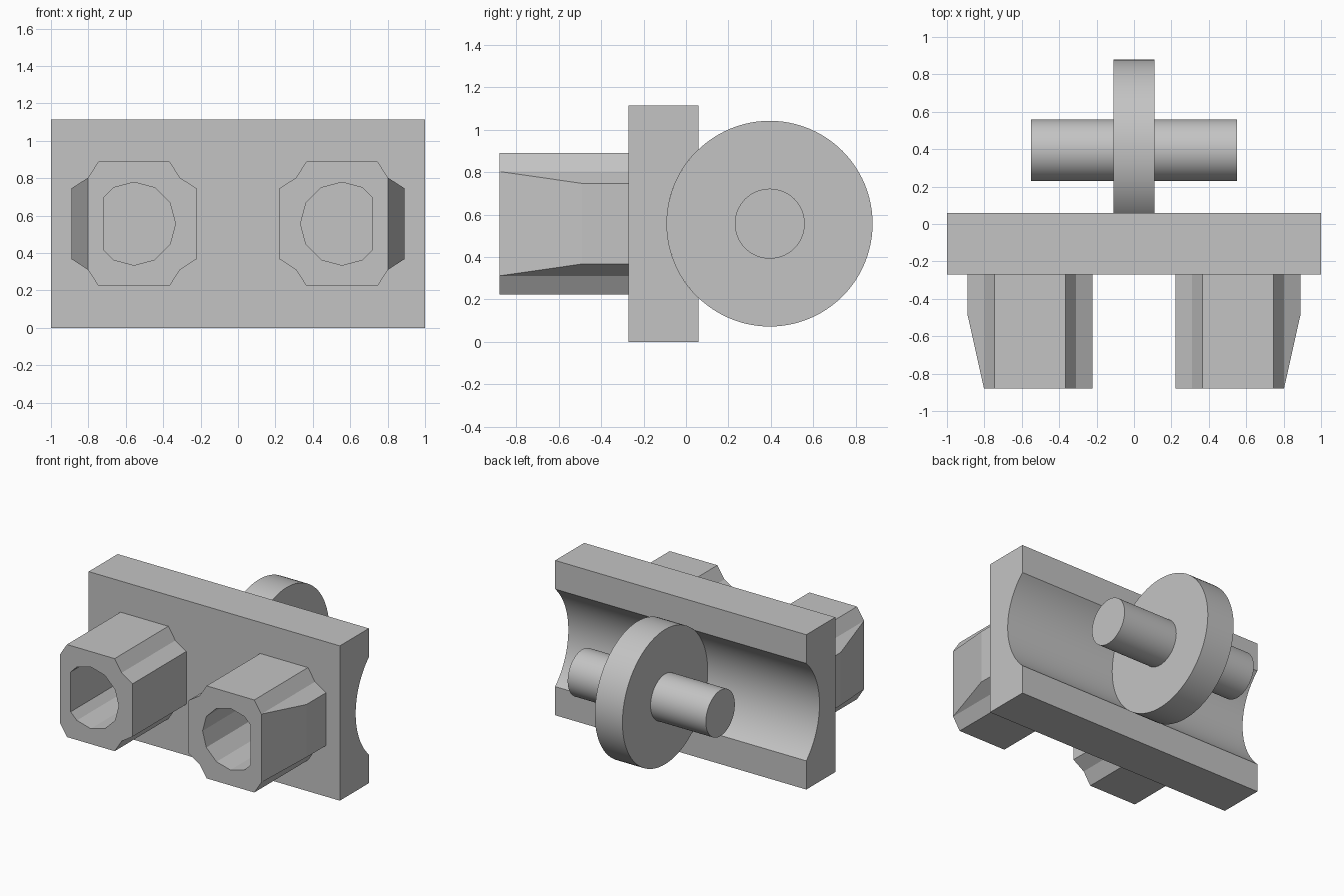
import bpy, bmesh, math
from mathutils import Vector

cube = bpy.data.objects.get("Cube")
if cube:
    bpy.data.objects.remove(cube, do_unlink=True)

grey = bpy.data.materials.new("light_grey")
grey.use_nodes = True
grey.diffuse_color = (0.55, 0.55, 0.55, 1)
grey.node_tree.nodes["Principled BSDF"].inputs["Base Color"].default_value = grey.diffuse_color

MID_Z = 0.557                 # height of the axle and socket centres
WHEEL_Y, WHEEL_R = 0.395, 0.485
BACK, FACE, TIP = 0.06, -0.27, -0.88
STUD_X = 0.556


def circle(cx, cy, r, n):
    return [(cx + r * math.cos(math.tau * i / n), cy + r * math.sin(math.tau * i / n))
            for i in range(n)]


def prism(name, points, axis, start, end, cut=None, smooth=False):
    """Extrude a 2D outline along x (points are y, z) or y (points are x, z)."""
    bm = bmesh.new()
    place = (lambda a, b: (start, a, b)) if axis == "x" else (lambda a, b: (a, start, b))
    face = bm.faces.new([bm.verts.new(place(a, b)) for a, b in points])
    new = bmesh.ops.extrude_face_region(bm, geom=[face])["geom"]
    shift = Vector((end - start, 0, 0) if axis == "x" else (0, end - start, 0))
    bmesh.ops.translate(bm, vec=shift, verts=[g for g in new if isinstance(g, bmesh.types.BMVert)])
    if cut:
        geom = bm.verts[:] + bm.edges[:] + bm.faces[:]
        bmesh.ops.bisect_plane(bm, geom=geom, dist=1e-4, plane_co=cut[0],
                               plane_no=cut[1], clear_outer=True)
        bmesh.ops.holes_fill(bm, edges=[e for e in bm.edges if e.is_boundary], sides=0)
    bmesh.ops.recalc_face_normals(bm, faces=bm.faces)
    mesh = bpy.data.meshes.new(name)
    bm.to_mesh(mesh)
    bm.free()
    mesh.materials.append(grey)
    if smooth:
        mesh.polygons.foreach_set("use_smooth", [True] * len(mesh.polygons))
        mesh.set_sharp_from_angle(angle=math.radians(30))
    obj = bpy.data.objects.new(name, mesh)
    bpy.context.collection.objects.link(obj)
    return obj


# Back plate with a round groove that clears the wheel
half = math.acos((WHEEL_Y - BACK) / WHEEL_R)
groove = []
for i in range(33):
    a = half - 2 * half * i / 32
    groove.append((WHEEL_Y - WHEEL_R * math.cos(a), MID_Z + WHEEL_R * math.sin(a)))
top = 2 * MID_Z
prism("grooved_plate", [(FACE, 0), (FACE, top), (BACK, top)] + groove + [(BACK, 0)],
      "x", -1, 1, smooth=True)

# Wheel and axle
prism("wheel", circle(WHEEL_Y, MID_Z, WHEEL_R, 96), "x", -0.11, 0.11, smooth=True)
prism("axle", circle(WHEEL_Y, MID_Z, 0.165, 64), "x", -0.55, 0.55, smooth=True)

# Socket outline: a square with shallow hollowed corners
flat, dent, side = 0.19, 0.246, 0.333
outline = []
for sx, sz in ((1, 1), (-1, 1), (-1, -1), (1, -1)):
    corner = [(side, flat), (dent, dent), (flat, side)]
    if sx * sz < 0:
        corner.reverse()
    outline += [(STUD_X + sx * a, MID_Z + sz * b) for a, b in corner]

# Tapered outer side and D-shaped bore
taper_co = (STUD_X + side, -0.49, 0)
taper_no = (0.49 + TIP, dent - side, 0)
taper_no = (-taper_no[0], taper_no[1], 0)
socket = prism("sockets", outline, "y", TIP, FACE, cut=(taper_co, taper_no))
bore = prism("bore_cutter", circle(STUD_X, MID_Z, 0.222, 12), "y", TIP - 0.1, FACE - 0.005,
             cut=((STUD_X + 0.16, 0, 0), (1, 0, 0)))
bore.hide_render = True

hole = socket.modifiers.new("bore", "BOOLEAN")
hole.operation, hole.object, hole.solver = "DIFFERENCE", bore, "EXACT"
socket.modifiers.new("other_side", "MIRROR")

# Bake the sockets and drop the cutter
bpy.context.view_layer.update()
baked = bpy.data.meshes.new_from_object(
    socket.evaluated_get(bpy.context.evaluated_depsgraph_get()))
socket.modifiers.clear()
socket.data = baked
bpy.data.objects.remove(bore, do_unlink=True)
